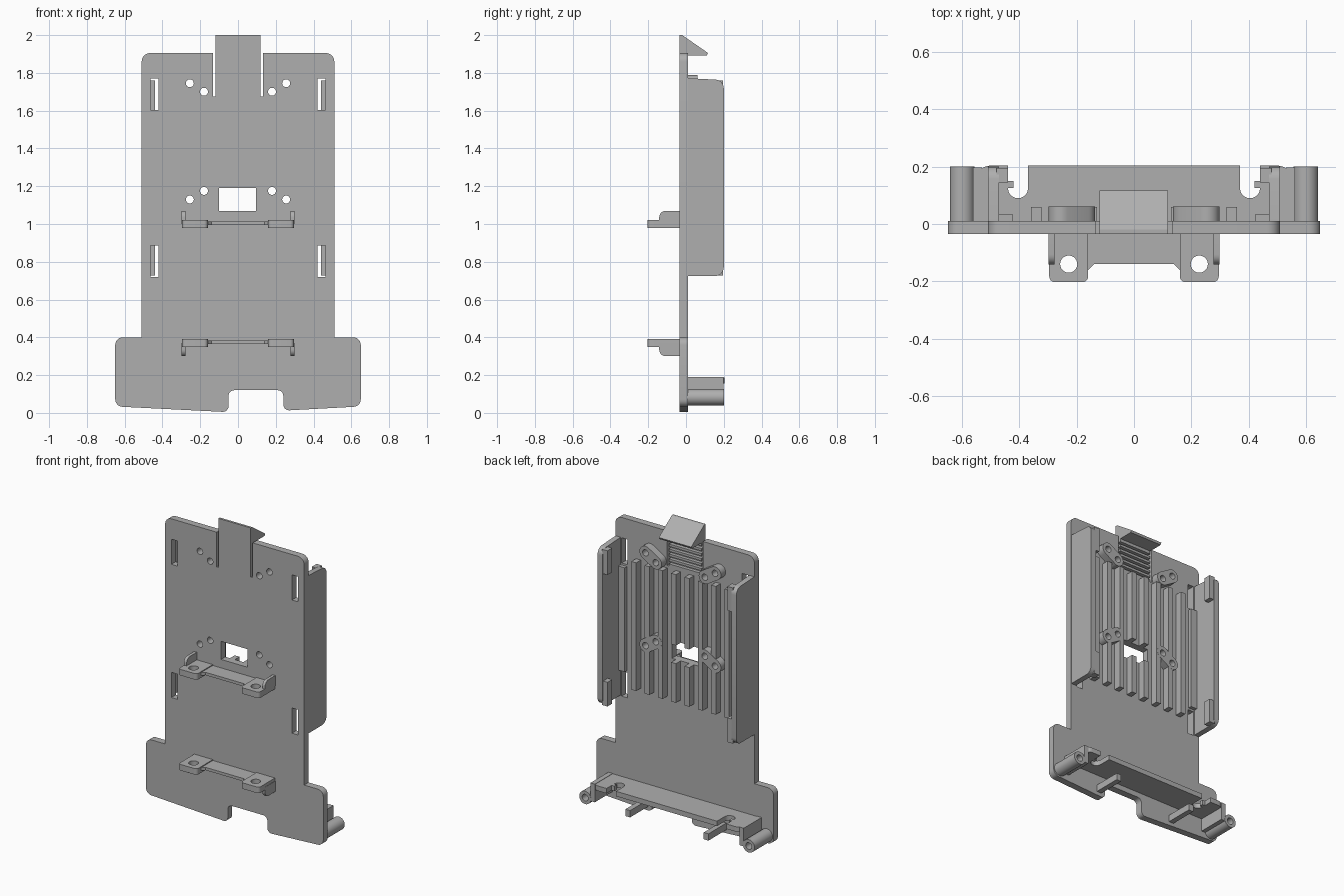
import bpy, bmesh, math
from mathutils import Vector

cube = bpy.data.objects.get("Cube")
if cube:
    bpy.data.objects.remove(cube, do_unlink=True)

grey = bpy.data.materials.new("mid_grey_plastic")
grey.use_nodes = True
TONE = (0.43, 0.43, 0.43, 1)
grey.diffuse_color = TONE
grey.node_tree.nodes["Principled BSDF"].inputs["Base Color"].default_value = TONE

FRONT, BACK = -0.035, 0.011   # faces of the main plate
RIB = 0.06                    # height of the back ribs


def rounded(pts, steps=6):
    """Outline in which a point with a third value gets that corner radius."""
    out = []
    for i, p in enumerate(pts):
        c = Vector(p[:2])
        if len(p) < 3:
            out.append(c)
            continue
        u = (Vector(pts[i - 1][:2]) - c).normalized()
        v = (Vector(pts[(i + 1) % len(pts)][:2]) - c).normalized()
        half = u.angle(v) / 2
        centre = c + (u + v).normalized() * p[2] / math.sin(half)
        a = c + u * p[2] / math.tan(half) - centre
        b = c + v * p[2] / math.tan(half) - centre
        turn = math.atan2(a.x * b.y - a.y * b.x, a.dot(b))
        for k in range(steps + 1):
            t = turn * k / steps
            out.append(centre + Vector((a.x * math.cos(t) - a.y * math.sin(t),
                                        a.x * math.sin(t) + a.y * math.cos(t))))
    return out


def add_prism(bm, pts, axis, lo, hi):
    place = {"x": lambda p, d: (d, p[0], p[1]),
             "y": lambda p, d: (p[0], d, p[1]),
             "z": lambda p, d: (p[0], p[1], d)}[axis]
    ends = [[bm.verts.new(place(p, d)) for p in rounded(pts)] for d in (lo, hi)]
    n = len(ends[0])
    bm.faces.new(ends[0])
    bm.faces.new(ends[1][::-1])
    for i in range(n):
        j = (i + 1) % n
        bm.faces.new((ends[0][i], ends[1][i], ends[1][j], ends[0][j]))


def rect(a, b, c, d, r=None):
    pts = [(a, c), (b, c), (b, d), (a, d)]
    return [p + (r,) for p in pts] if r else pts


def circle(x, y, r, n=24):
    return [(x + r * math.cos(math.tau * i / n), y + r * math.sin(math.tau * i / n))
            for i in range(n)]


def part(name, *prisms):
    """Object made from (outline, axis, low, high) prisms."""
    bm = bmesh.new()
    for prism in prisms:
        add_prism(bm, *prism)
    bmesh.ops.recalc_face_normals(bm, faces=bm.faces)
    mesh = bpy.data.meshes.new(name)
    bm.to_mesh(mesh)
    bm.free()
    obj = bpy.data.objects.new(name, mesh)
    bpy.context.collection.objects.link(obj)
    mesh.materials.append(grey)
    return obj


def cut(obj, cutter):
    mod = obj.modifiers.new("cut", "BOOLEAN")
    mod.operation, mod.solver, mod.object = "DIFFERENCE", "EXACT", cutter
    bpy.context.view_layer.objects.active = obj
    bpy.ops.object.modifier_apply(modifier=mod.name)


# Cutter for the screw holes, window and side slots
holes = [(s * x, z) for s in (-1, 1)
         for x, z in ((0.255, 1.745), (0.18, 1.70), (0.255, 1.13), (0.18, 1.175))]
cutter = part("hole_cutter",
              *[(circle(x, z, 0.021), "y", -0.2, 0.3) for x, z in holes],
              (rect(-0.10, 0.095, 1.07, 1.19), "y", -0.1, 0.1),
              *[(rect(s * 0.442 - 0.022, s * 0.442 + 0.022, z, z + 0.167), "y", -0.1, 0.1)
                for s in (-1, 1) for z in (0.72, 1.603)])
cutter.hide_render = True

# Main plate with wide foot, bottom notch and gap for the tongue
plate = part("main_plate", ([
    (-0.65, 0.034, 0.04), (-0.05, 0.004, 0.03), (-0.05, 0.12, 0.03), (0.24, 0.12, 0.03),
    (0.24, 0.012, 0.03), (0.65, 0.034, 0.04), (0.65, 0.40, 0.04), (0.51, 0.40),
    (0.51, 1.905, 0.045), (0.132, 1.905), (0.132, 1.675), (-0.132, 1.675),
    (-0.132, 1.905), (-0.51, 1.905, 0.045), (-0.51, 0.40), (-0.65, 0.40, 0.04),
], "y", FRONT, BACK))
cut(plate, cutter)

# Spring tongue: grooved back and a sloped hook on top
tongue = [(FRONT, 1.675), (BACK, 1.675)]
for i in range(6):
    z = 1.69 + i * 0.033
    tongue += [(BACK, z), (-0.012, z), (-0.012, z + 0.017), (BACK, z + 0.017)]
tongue += [(BACK, 1.892), (0.11, 1.892), (0.117, 1.905), (-0.02, 2.0), (FRONT, 2.0)]
part("spring_tongue", (tongue, "x", -0.12, 0.118))

# Upright ribs on the back
ribs = part("back_ribs", *[(rect(x - 0.0175, x + 0.0175, 0.81, 1.66), "y", BACK - 0.005, RIB)
                           for x in [(i - 3.5) * 0.0975 for i in range(8)]])
cut(ribs, cutter)


# Rounded pads around each pair of screw holes
def pad_outline(x1, z1, x2, z2, r=0.044):
    angle = math.atan2(z2 - z1, x2 - x1)
    pts = []
    for x, z, start in ((x1, z1, angle + math.pi / 2), (x2, z2, angle - math.pi / 2)):
        pts += [(x + r * math.cos(start + math.pi * k / 12),
                 z + r * math.sin(start + math.pi * k / 12)) for k in range(13)]
    return pts


for s, side in ((-1, "right"), (1, "left")):
    for level, za, zb in (("upper", 1.745, 1.70), ("lower", 1.13, 1.175)):
        pad = part(f"{side}_{level}_screw_pad",
                   (pad_outline(s * 0.255, za, s * 0.18, zb), "y", BACK - 0.005, RIB + 0.001))
        cut(pad, cutter)

    # Side wall with two inward catches and a low strip between them
    def span(a, b):
        return sorted((s * a, s * b))

    part(f"{side}_side_wall", ([(BACK - 0.005, 0.725), (0.2, 0.725, 0.045), (0.2, 1.762, 0.045),
                                (BACK - 0.005, 1.772)], "x", *span(0.472, 0.509)))
    for level, z in (("lower", 0.728), ("upper", 1.6)):
        part(f"{side}_{level}_catch", (rect(0.145, 0.195, z, z + 0.16), "x", *span(0.44, 0.48)))
    part(f"{side}_wall_strip", (rect(*span(0.425, 0.48), 0.90, 1.59), "y", BACK - 0.005, 0.035))

    # Screw post of the foot, its web, and the prong under the shelf
    post = part(f"{side}_screw_post", (circle(s * 0.6, 0.083, 0.043), "y", BACK - 0.005, 0.2))
    bore = part("bore_cutter", (circle(s * 0.6, 0.083, 0.022), "y", 0.08, 0.3))
    cut(post, bore)
    bpy.data.objects.remove(bore, do_unlink=True)
    part(f"{side}_post_web", (rect(*span(0.53, 0.562), 0.07, 0.19), "y", BACK - 0.005, 0.198))
    part(f"{side}_prong", (rect(*span(0.27, 0.305), 0.04, 0.085), "y", BACK - 0.005, 0.2))

# Foot shelf with a round-bottomed notch near each end
half = [(0.37, 0.204), (0.37, 0.125)]
half += [(0.405 - 0.035 * math.cos(math.pi * k / 10), 0.125 - 0.035 * math.sin(math.pi * k / 10))
         for k in range(1, 10)]
half += [(0.44, 0.125), (0.42, 0.125), (0.42, 0.15), (0.44, 0.15),
         (0.44, 0.204), (0.547, 0.204, 0.045), (0.547, BACK - 0.005)]
mirror = [(-p[0],) + p[1:] for p in reversed(half)]
part("foot_shelf", (half + mirror, "z", 0.155, 0.188))

# Two front brackets: drilled lugs, a thin bridge and end gussets
for name, z, up in (("upper", 1.0, 1), ("lower", 0.37, -1)):
    drill = part("lug_cutter", *[(circle(s * 0.228, -0.14, 0.03), "z", z - 0.1, z + 0.1)
                                 for s in (-1, 1)])
    for s, side in ((-1, "right"), (1, "left")):
        lug = part(f"{name}_{side}_lug",
                   ([(s * 0.16, FRONT + 0.005), (s * 0.16, -0.203, 0.02),
                     (s * 0.296, -0.203, 0.02), (s * 0.296, FRONT + 0.005)],
                    "z", z - 0.02, z + 0.02))
        cut(lug, drill)
        part(f"{name}_{side}_gusset",
             ([(FRONT + 0.005, z), (-0.142, z), (-0.142, z + up * 0.07, 0.035),
               (FRONT + 0.005, z + up * 0.07)], "x", *sorted((s * 0.278, s * 0.298))))
    bpy.data.objects.remove(drill, do_unlink=True)
    part(f"{name}_bridge", ([(-0.165, FRONT + 0.005), (-0.165, -0.165), (-0.14, -0.14),
                             (0.14, -0.14), (0.165, -0.165), (0.165, FRONT + 0.005)],
                            "z", z - 0.005, z + 0.014))

bpy.data.objects.remove(cutter, do_unlink=True)

# Smooth the rounded corners, keep the edges crisp
for obj in bpy.context.scene.objects:
    obj.select_set(obj.type == "MESH")
bpy.context.view_layer.objects.active = plate
bpy.ops.object.shade_smooth_by_angle(angle=math.radians(32))
